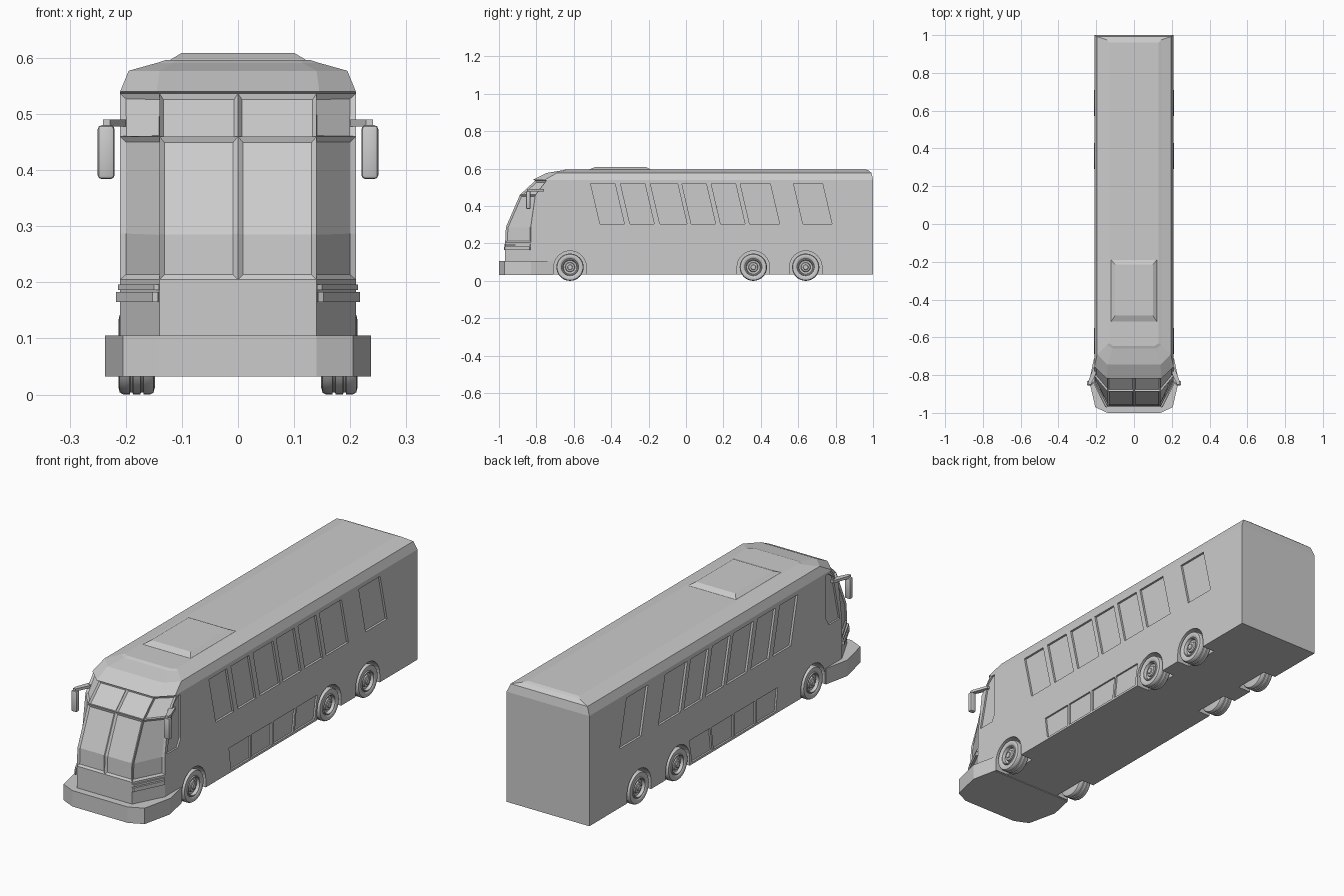
import bpy, bmesh, math
from mathutils import Vector

if "Cube" in bpy.data.objects:
    bpy.data.objects.remove(bpy.data.objects["Cube"])


def finish(name, bm, smooth=False):
    bmesh.ops.recalc_face_normals(bm, faces=bm.faces[:])
    me = bpy.data.meshes.new(name)
    bm.to_mesh(me)
    bm.free()
    ob = bpy.data.objects.new(name, me)
    bpy.context.collection.objects.link(ob)
    if smooth:
        bpy.ops.object.select_all(action='DESELECT')
        ob.select_set(True)
        bpy.context.view_layer.objects.active = ob
        bpy.ops.object.shade_smooth_by_angle(angle=math.radians(35))
    return ob


def loft(bm, rings, caps=True):
    vs = [[bm.verts.new(p) for p in r] for r in rings]
    n = len(vs[0])
    grid = [[bm.faces.new((a[i], a[(i + 1) % n], b[(i + 1) % n], b[i])) for i in range(n)]
            for a, b in zip(vs, vs[1:])]
    top = None
    if caps:
        bm.faces.new(vs[0][::-1])
        top = bm.faces.new(vs[-1])
    return grid, top


def side_prism(bm, pts, x0, x1):
    loft(bm, [[(x, y, z) for y, z in pts] for x in (x0, x1)])


def plan_prism(name, pts, z0, z1):
    bm = bmesh.new()
    loft(bm, [[(x, y, z) for x, y in pts] for z in (z0, z1)])
    return finish(name, bm)


# Body shell: stacked plan outlines (z, front y, front half width, corner y, half width, rear y)
levels = [(.035, -.967, .14, -.83, .21, 1), (.205, -.967, .14, -.83, .21, 1),
          (.287, -.963, .14, -.83, .21, 1), (.46, -.888, .14, -.805, .21, 1),
          (.537, -.805, .14, -.745, .21, 1), (.54, -.818, .145, -.755, .21, 1),
          (.577, -.745, .14, -.69, .195, .992), (.591, -.66, .115, -.64, .145, .975)]
rings = []
for z, yf, xf, yc, xs, yb in levels:
    rings.append([(-xs, yb, z), (-xs, yc, z), (-xf, yf, z), (0, yf, z),
                  (xf, yf, z), (xs, yc, z), (xs, yb, z)])
bm = bmesh.new()
grid, top = loft(bm, rings)
bmesh.ops.recalc_face_normals(bm, faces=bm.faces[:])
# Windscreen panes recessed between pillars
for c in range(1, 5):
    bmesh.ops.inset_region(bm, faces=[grid[1][c], grid[2][c]], thickness=.009,
                           depth=-.007, use_even_offset=True)
    bmesh.ops.inset_region(bm, faces=[grid[3][c]], thickness=.007,
                           depth=-.009, use_even_offset=True)
# Raised roof panel
bmesh.ops.inset_region(bm, faces=[top], thickness=.015, depth=.005, use_even_offset=True)
body = finish("bus_body", bm)

# Cutters for side windows, luggage bays and wheel arches
WHEELS = (-.62, .36, .64)
WINDOWS = [(-.51, .13), (-.35, .13), (-.19, .145), (-.022, .13), (.135, .13), (.29, .16), (.575, .155)]
bm = bmesh.new()
for s in (-1, 1):
    for y, w in WINDOWS:
        side_prism(bm, [(y, .52), (y + w, .52), (y + w + .05, .305), (y + .05, .305)], s * .2, s * .3)
    side_prism(bm, [(-.815, .295), (-.735, .295), (-.715, .33), (-.715, .53), (-.735, .53), (-.765, .505)],
               s * .202, s * .3)
    for a, b, c, d in ((-.365, -.21, -.21, -.35), (-.2, -.055, -.055, -.2),
                       (-.04, .115, .1, -.04), (.125, .275, .255, .112)):
        side_prism(bm, [(a, .15), (b, .15), (c, .045), (d, .045)], s * .202, s * .3)
    for y in WHEELS:
        arc = [(y + .087 * math.cos(math.pi * k / 16), .073 + .087 * math.sin(math.pi * k / 16))
               for k in range(17)]
        side_prism(bm, arc + [(y - .087, 0), (y + .087, 0)], s * .145, s * .3)
cutter = finish("side_cutter", bm)
mod = body.modifiers.new("openings", 'BOOLEAN')
mod.operation = 'DIFFERENCE'
mod.solver = 'EXACT'
mod.object = cutter
bpy.context.view_layer.objects.active = body
bpy.ops.object.modifier_apply(modifier=mod.name)
bpy.data.objects.remove(cutter)

# Front bumper wrapping back to the first wheel arch
half = [(.14, -1), (.205, -.97), (.237, -.83), (.212, -.712), (.19, -.712)]
plan_prism("front_bumper", half + [(-x, y) for x, y in reversed(half)], .032, .105)

# Roof air unit
bm = bmesh.new()
loft(bm, [[(-a, y0, z), (a, y0, z), (a, y1, z), (-a, y1, z)]
          for a, y0, y1, z in ((.125, -.525, -.185, .59), (.12, -.515, -.19, .597), (.1, -.485, -.215, .609))])
finish("roof_unit", bm)

# Wheels: lathed tyre, rim and hub (radius, distance inboard of the outer face)
PROFILE = [(.001, .065), (.06, .065), (.07, .062), (.073, .056), (.073, .045), (.069, .044),
           (.069, .040), (.073, .039), (.073, .026), (.069, .025), (.069, .021), (.073, .020),
           (.073, .009), (.069, .002), (.06, 0), (.05, .002), (.046, .006), (.044, .001),
           (.040, .001), (.036, .014), (.026, .016), (.023, .006), (.014, .004), (.012, 0), (.001, 0)]
for s, side in ((-1, "left"), (1, "right")):
    for i, y in enumerate(WHEELS):
        bm = bmesh.new()
        loft(bm, [[(s * (.213 - d), y + r * math.cos(math.tau * k / 32), .073 + r * math.sin(math.tau * k / 32))
                   for k in range(32)] for r, d in PROFILE])
        finish(f"wheel_{side}_{i + 1}", bm, True)

    # Headlight on the angled corner, with a thin trim above
    plan = [(s * x, y) for x, y in ((.143, -.973), (.152, -.969), (.217, -.838), (.205, -.828), (.14, -.955))]
    plan_prism(f"headlight_{side}", plan, .165, .183)
    plan_prism(f"headlight_trim_{side}", [(x * .985, y + .003) for x, y in plan], .186, .196)

    # Door mirror: arm and rounded head
    plan_prism(f"mirror_arm_{side}", [(s * x, y) for x, y in
               ((.2, -.79), (.2, -.76), (.215, -.76), (.241, -.83), (.241, -.85), (.228, -.85))], .478, .49)
    bm = bmesh.new()
    bmesh.ops.create_cube(bm, size=1)
    for v in bm.verts:
        v.co = Vector((s * .235 + v.co.x * .03, -.843 + v.co.y * .024, .432 + v.co.z * .096))
    bmesh.ops.bevel(bm, geom=bm.edges[:], offset=.007, segments=2, profile=.5, affect='EDGES')
    finish(f"mirror_head_{side}", bm, True)
